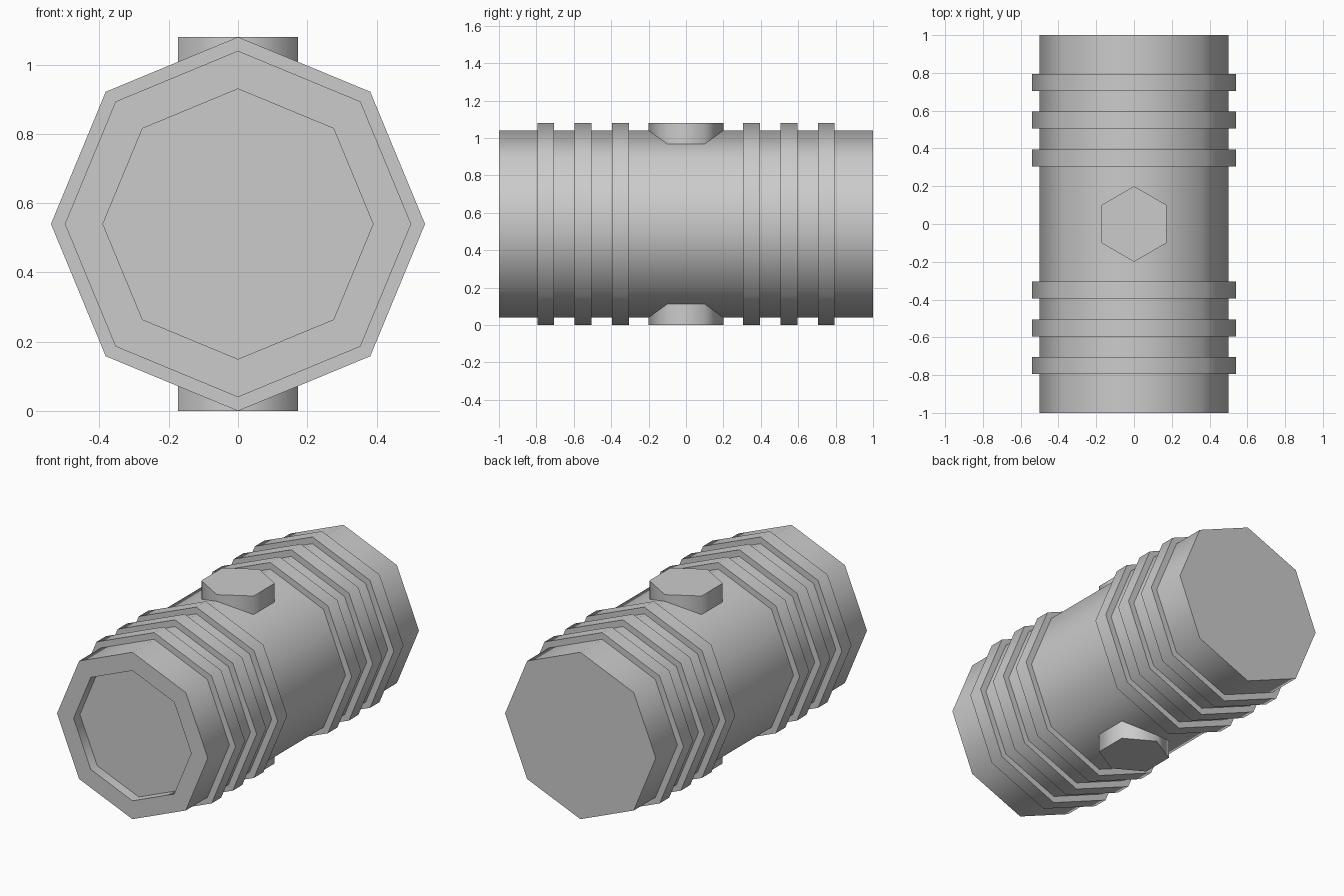
import bpy, bmesh, math

if "Cube" in bpy.data.objects:
    bpy.data.objects.remove(bpy.data.objects["Cube"])

MID = 0.54  # height of the barrel axis


def lathe(name, profile, sides, along_y=True):
    """Closed solid from (position, radius) stations along y or z, smooth sides and sharp caps."""
    bm = bmesh.new()
    rings = []
    for pos, r in profile:
        ring = []
        for i in range(sides):
            a = 2 * math.pi * i / sides + math.pi / 2
            u, v = r * math.cos(a), r * math.sin(a)
            ring.append(bm.verts.new((u, pos, MID + v) if along_y else (u, v, pos)))
        rings.append(ring)
    for lo, hi in zip(rings, rings[1:]):
        for i in range(sides):
            j = (i + 1) % sides
            bm.faces.new((lo[i], lo[j], hi[j], hi[i]))
    bm.faces.new(rings[0])
    bm.faces.new(rings[-1])
    bmesh.ops.recalc_face_normals(bm, faces=bm.faces)
    mesh = bpy.data.meshes.new(name)
    bm.to_mesh(mesh)
    bm.free()
    obj = bpy.data.objects.new(name, mesh)
    bpy.context.collection.objects.link(obj)
    bpy.ops.object.select_all(action='DESELECT')
    obj.select_set(True)
    bpy.context.view_layer.objects.active = obj
    bpy.ops.object.shade_smooth_by_angle(angle=math.radians(65))
    return obj


# Octagonal barrel with a shallow recess in its front end
lathe("barrel", [(-0.94, 0.39), (-1, 0.39), (-1, 0.5), (1, 0.5)], 8)

# Three raised bands on each half
for side, label in ((-1, "front"), (1, "back")):
    for n, y in enumerate((0.35, 0.55, 0.75), 1):
        lathe(f"{label}_band_{n}", [(side * y - 0.045, 0.54), (side * y + 0.045, 0.54)], 8)

# Hexagonal plug through the middle, showing at top and bottom
lathe("hex_plug", [(0, 0.2), (2 * MID, 0.2)], 6, along_y=False)
